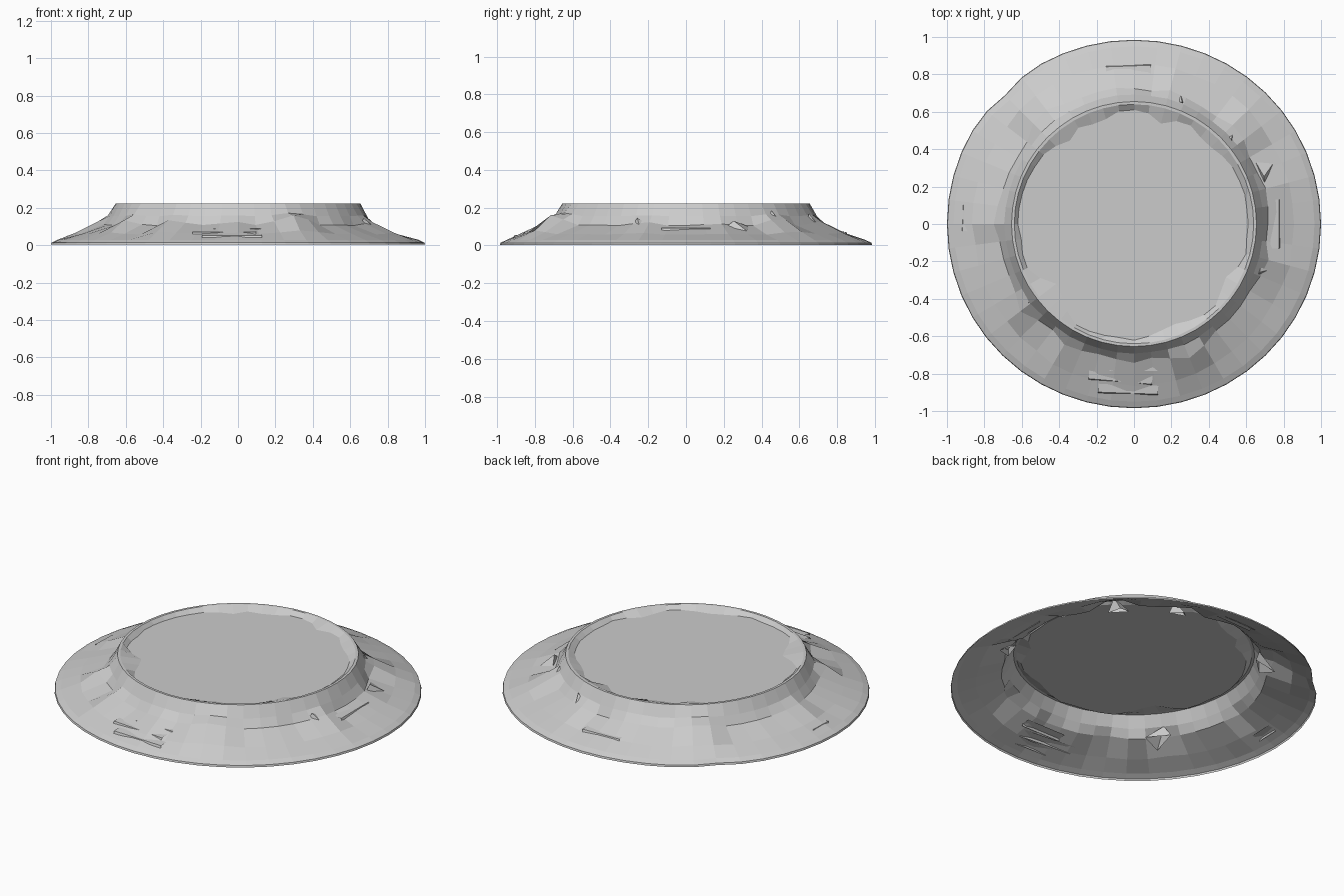
import bpy, bmesh, random
from math import sin, cos, radians, pi
from mathutils import Vector

if "Cube" in bpy.data.objects:
    bpy.data.objects.remove(bpy.data.objects["Cube"])

random.seed(4)
SEG = 48

# rock buttresses on the outer wall: angle, half width (deg), extra reach, extra height
BUTTRESSES = [(-66, 13, 0.07, 0.055), (-143, 9, 0.07, 0.03), (41, 8, 0.05, 0.05),
              (72, 8, 0.04, 0.03), (100, 16, 0.03, 0.02), (130, 14, 0.07, 0.05),
              (180, 13, 0.03, 0.015), (-18, 8, 0.04, 0.02), (12, 10, 0.02, 0.01),
              (-93, 9, 0.03, 0.02), (-118, 8, 0.03, 0.03)]
# chips broken from the plateau edge: angle, half width, inward reach
CHIPS = [(48, 16, 0.05), (128, 14, 0.06), (-140, 16, 0.10),
         (-32, 12, 0.05), (75, 10, 0.06), (110, 10, 0.06), (-70, 16, 0.05)]


def bump(a, c, w):
    d = abs((a - c + 180) % 360 - 180)
    return max(0.0, 1 - d / w)


def polar(r, a, z):
    return (r * cos(radians(a)), r * sin(radians(a)), z)


def make_object(name, bm):
    bmesh.ops.recalc_face_normals(bm, faces=bm.faces)
    me = bpy.data.meshes.new(name)
    bm.to_mesh(me)
    bm.free()
    ob = bpy.data.objects.new(name, me)
    bpy.context.collection.objects.link(ob)
    return ob


# open-bottomed mound: rim, apron, cliff, lip and plateau rings
bm = bmesh.new()
rings = []
for i in range(SEG):
    a = i * 360 / SEG
    reach = max(bump(a, c, w) * r for c, w, r, h in BUTTRESSES)
    rise = max(bump(a, c, w) * h for c, w, r, h in BUTTRESSES)
    chip = max(bump(a, c, w) * d for c, w, d in CHIPS)
    rim = 1.0 - 0.015 * abs(sin(radians(a))) ** 3
    rim -= 0.02 * bump(a, 135, 10)
    j = random.uniform(-0.008, 0.008)
    prof = [(rim, 0.003), (rim - 0.003, 0.014), (rim - 0.035, 0.029),
            (0.86 + j, 0.06 + rise * 0.35 + j * 0.4),
            (0.72 + reach * 0.8 + j, 0.108 + rise + j * 0.5),
            (0.69 + reach * 0.15, 0.155 + rise * 0.35),
            (0.655, 0.222), (0.64, 0.222),
            (0.615 - chip + j, 0.200)]
    rings.append([bm.verts.new(polar(r, a, z)) for r, z in prof])
for i in range(SEG):
    p, q = rings[i], rings[(i + 1) % SEG]
    for k in range(len(p) - 1):
        bm.faces.new((p[k], q[k], q[k + 1], p[k + 1]))
bm.faces.new([r[-1] for r in rings])
make_object("rock_mound", bm)


# angular rock shards leaning on the cliff foot (open wedges)
def shard(bm, a, r, width, depth, z0, z1):
    left = bm.verts.new(polar(r, a - width, z0))
    right = bm.verts.new(polar(r, a + width, z0))
    toe = bm.verts.new(polar(r + depth, a + width * 0.3, z0 - depth * 0.3))
    top = bm.verts.new(polar(r + 0.01, a - width * 0.4, z1))
    bm.faces.new((left, toe, top))
    bm.faces.new((toe, right, top))
    bm.faces.new((left, top, right))


bm = bmesh.new()
for a, r, w, d, z1 in [(-141, 0.69, 6, 0.10, 0.165), (43, 0.68, 5, 0.08, 0.185),
                       (70, 0.69, 4, 0.07, 0.17), (-19, 0.71, 5, 0.08, 0.145),
                       (133, 0.68, 6, 0.09, 0.175), (22, 0.73, 5, 0.08, 0.13)]:
    shard(bm, a, r, w, d, 0.10, z1)
make_object("cliff_shards", bm)

# thin layered ledges in the apron
bm = bmesh.new()
for a, r, half in [(-92, 0.91, 0.16), (-95, 0.85, 0.17), (-90, 0.79, 0.13),
                   (0, 0.78, 0.13), (92, 0.85, 0.12), (178, 0.92, 0.07)]:
    z = 0.024 + (0.98 - r) * 0.30
    out = Vector(polar(1, a, 0))
    side = Vector((-out.y, out.x, 0)) * half
    up = Vector((0, 0, 1))
    lo = out * r + up * (z - 0.005)
    hi = out * (r - 0.005) + up * (z + 0.008)
    back = out * (r - 0.05) + up * (z + 0.013)
    v = [bm.verts.new(p + s) for p in (lo, hi, back) for s in (-side, side)]
    bm.faces.new((v[0], v[1], v[3], v[2]))
    bm.faces.new((v[2], v[3], v[5], v[4]))
make_object("apron_ledges", bm)
